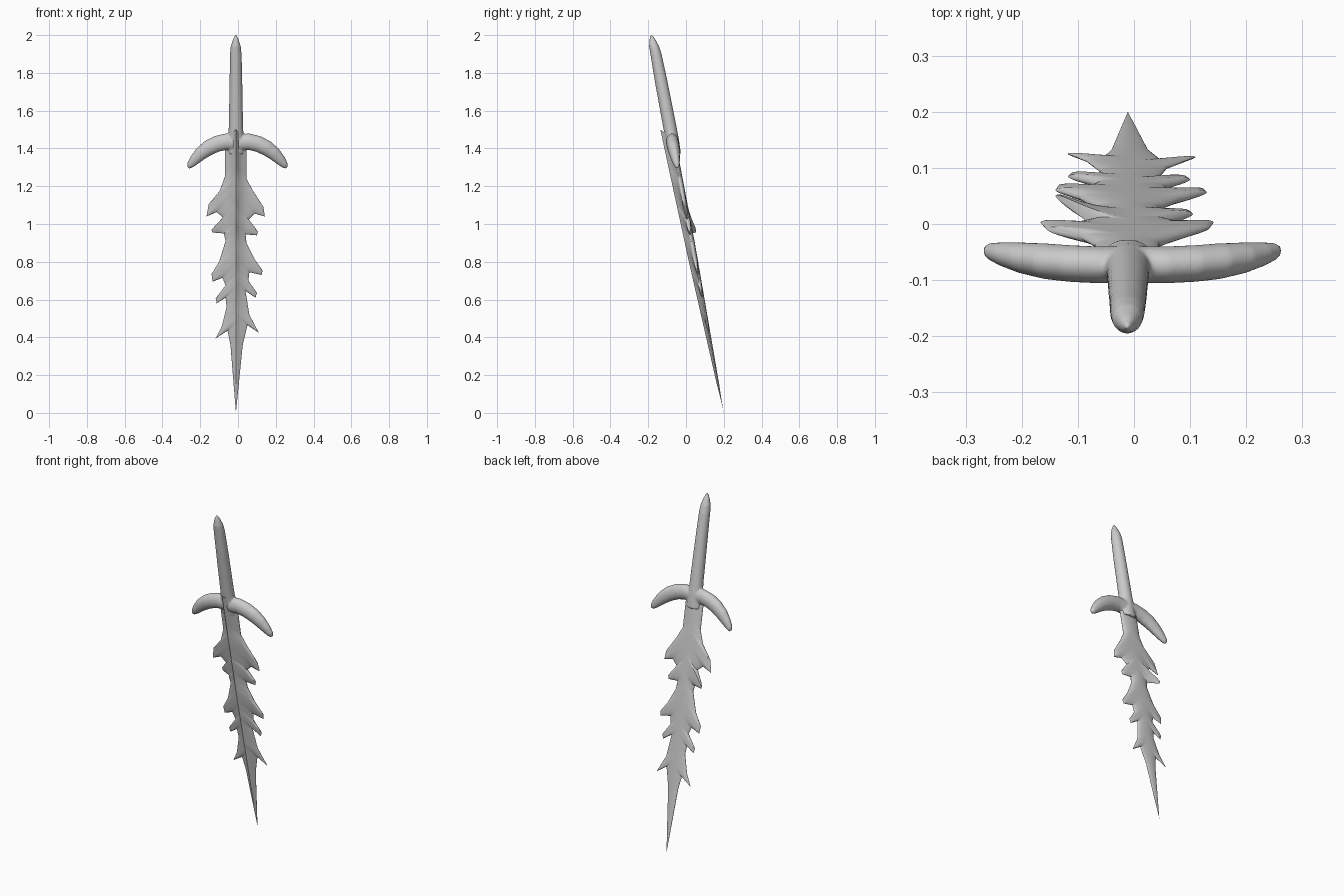
import bpy, bmesh, math
from mathutils import Vector

if "Cube" in bpy.data.objects:
    bpy.data.objects.remove(bpy.data.objects["Cube"])

steel = bpy.data.materials.new("grey steel")
steel.use_nodes = True
GREY = (0.6, 0.6, 0.6, 1)
steel.diffuse_color = GREY
steel.node_tree.nodes["Principled BSDF"].inputs["Base Color"].default_value = GREY

MID = -0.011                      # x of the blade spine


def lean(z):
    """y of the tilted sword axis at height z"""
    return 0.2 - 0.19 * z


def finish(name, bm):
    bmesh.ops.remove_doubles(bm, verts=bm.verts, dist=0.0002)
    bmesh.ops.recalc_face_normals(bm, faces=bm.faces)
    me = bpy.data.meshes.new(name)
    bm.to_mesh(me)
    bm.free()
    me.materials.append(steel)
    ob = bpy.data.objects.new(name, me)
    bpy.context.collection.objects.link(ob)
    bpy.context.view_layer.objects.active = ob
    ob.select_set(True)
    return ob


def skin(bm, rows, closed):
    n = len(rows[0])
    for a, b in zip(rows, rows[1:]):
        for i in range(n if closed else n - 1):
            j = (i + 1) % n
            bm.faces.new((a[i], a[j], b[j], b[i]))


# Barbed edge outlines (x, z), from guard to tip
left = [(-.07, 1.46), (-.07, 1.25), (-.097, 1.175), (-.155, 1.105), (-.167, 1.04),
        (-.113, 1.063), (-.08, 1.035), (-.14, .97), (-.135, .955), (-.075, .95),
        (-.066, .91), (-.1, .8), (-.14, .735), (-.135, .695), (-.082, .715),
        (-.066, .675), (-.118, .607), (-.113, .58), (-.066, .61), (-.06, .56),
        (-.087, .455), (-.118, .395), (-.055, .435), (-.04, .36), (MID, 0)]
right = [(.045, 1.46), (.045, 1.24), (.077, 1.18), (.135, 1.09), (.142, 1.04),
         (.087, 1.055), (.057, 1.025), (.105, .96), (.1, .94), (.04, .945),
         (.045, .9), (.087, .815), (.13, .755), (.125, .73), (.06, .745),
         (.055, .7), (.1, .635), (.093, .61), (.04, .645), (.06, .52),
         (.11, .425), (.05, .465), (.025, .36), (MID, 0)]


def slanted(points):
    """Each edge point as (spine height, reach) along rows sloping down 45 degrees"""
    return [(z + abs(x - MID), abs(x - MID)) for x, z in points]


def reach(edge, w):
    for (w0, d0), (w1, d1) in zip(edge, edge[1:]):
        if w >= w1:
            return d1 + (d0 - d1) * min(1, (w - w1) / (w0 - w1))
    return edge[-1][1]


# Blade: sloping rows from spine to edge, ridged in front and rounded behind
bm = bmesh.new()
edges = ((-1, slanted(left)), (1, slanted(right)))
heights = {round(w, 4) for _, e in edges for w, _ in e} | {i * .012 for i in range(126)}
heights = sorted(h for h in heights if h <= 1.5)
COLS = 9
for side, edge in edges:
    for face in (-1, 1):
        rows = []
        for w in heights:
            d = reach(edge, w)
            row = []
            for i in range(COLS + 1):
                t = math.sin(i / COLS * math.pi / 2)
                z = w - d * t
                puff = math.sqrt(max(0, 1 - t * t))
                if face < 0:
                    ridge = max(0, 1 - d * t / .06) ** 1.3 * (1 - t)
                    y = -(.012 * puff * min(1, z + .2) + (.026 * z) * ridge)
                else:
                    y = .018 * puff * min(1, z + .1)
                y *= min(1, w / .15)
                # the left middle barb bends backwards
                if side < 0 and 1.01 < w < 1.103:
                    y += .035 * t * t * max(0, d - .05) / .08
                row.append(bm.verts.new((MID + side * d * t, lean(z) + y, z)))
            rows.append(row)
        skin(bm, rows, False)
blade = finish("blade", bm)
bpy.ops.object.shade_smooth_by_angle(angle=math.radians(40))
blade.select_set(False)


def tube(bm, stations, axis_of):
    """Oval tube; station = (x, z, in-plane radius, depth radius)"""
    rows = []
    for k, (x, z, r, ry) in enumerate(stations):
        p = stations[max(0, k - 1)]
        q = stations[min(len(stations) - 1, k + 1)]
        side = Vector((q[1] - p[1], 0, p[0] - q[0])).normalized()
        ring = []
        for i in range(20):
            a = math.tau * i / 20
            flat = side * (r * math.cos(a))
            ring.append(bm.verts.new((x + flat.x, axis_of(z) + ry * math.sin(a), z + flat.z)))
        rows.append(ring)
    skin(bm, rows, True)
    bm.faces.new(rows[0])
    bm.faces.new(rows[-1])


# Hilt: grip and drooping guard arms, blended into one smooth body
bm = bmesh.new()
tube(bm, [(-.011, 1.37, .045, .032), (-.011, 1.45, .042, .036), (-.011, 1.52, .038, .036),
          (-.011, 1.75, .034, .034), (-.012, 1.9, .031, .03), (-.012, 1.94, .027, .027),
          (-.012, 1.975, .016, .017), (-.012, 2.003, .004, .005)],
     lambda z: lean(z) + .002 - max(0, z - 1.9) * .05)
arm = [(0, 1.432, .043, .033), (.06, 1.436, .044, .033), (.11, 1.424, .043, .033),
       (.155, 1.402, .041, .032), (.195, 1.372, .036, .028), (.228, 1.338, .028, .022),
       (.25, 1.312, .019, .016), (.26, 1.297, .008, .008)]
for side in (-1, 1):
    tube(bm, [(-.003 + side * x, z, r, ry) for x, z, r, ry in arm], lean)
hilt = finish("hilt", bm)
remesh = hilt.modifiers.new("blend", 'REMESH')
remesh.mode = 'VOXEL'
remesh.voxel_size = .005
remesh.use_smooth_shade = True
smooth = hilt.modifiers.new("soften", 'SMOOTH')
smooth.factor = .5
smooth.iterations = 6
